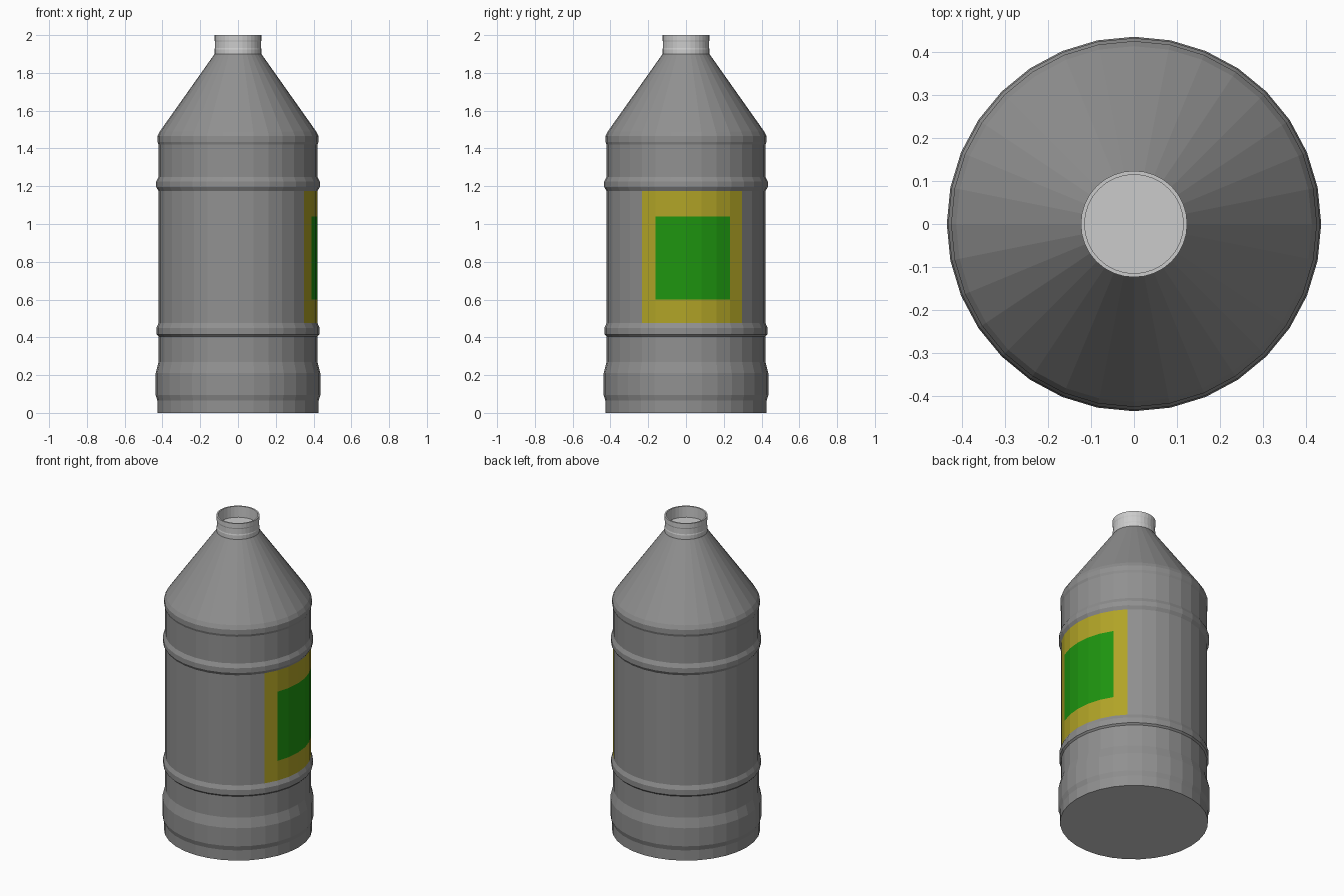
import bpy, bmesh
from math import sin, cos, radians

if "Cube" in bpy.data.objects:
    bpy.data.objects.remove(bpy.data.objects["Cube"])

SIDES = 32
STEP = 360 / SIDES


def material(name, rgb):
    m = bpy.data.materials.new(name)
    m.diffuse_color = (*rgb, 1)
    m.use_nodes = True
    m.node_tree.nodes["Principled BSDF"].inputs["Base Color"].default_value = m.diffuse_color
    return m


def lathe(name, profile, materials, pick=lambda z, a: 0, cap_start=None, cap_end=None):
    """Revolve (radius, z) points round z; pick chooses a material from face height and angle.
    cap_start / cap_end give the material slot of an optional end disc."""
    bm = bmesh.new()
    rings = [[bm.verts.new((r * cos(radians(i * STEP)), r * sin(radians(i * STEP)), z))
              for i in range(SIDES)] for r, z in profile]
    for k in range(len(rings) - 1):
        a, b = rings[k], rings[k + 1]
        for i in range(SIDES):
            j = (i + 1) % SIDES
            f = bm.faces.new((a[i], a[j], b[j], b[i]))
            angle = (i + 0.5) * STEP
            if angle > 180:
                angle -= 360
            f.material_index = pick((profile[k][1] + profile[k + 1][1]) / 2, angle)
    if cap_start is not None:
        bm.faces.new(rings[0][::-1]).material_index = cap_start
    if cap_end is not None:
        bm.faces.new(rings[-1]).material_index = cap_end
    me = bpy.data.meshes.new(name)
    bm.to_mesh(me)
    bm.free()
    for m in materials:
        me.materials.append(m)
    ob = bpy.data.objects.new(name, me)
    bpy.context.collection.objects.link(ob)
    return ob


def label(z, angle):
    if 0.60 < z < 1.04 and -22.5 < angle < 33.75:
        return 2
    if 0.475 < z < 1.175 and -33.75 < angle < 45:
        return 1
    return 0


grey = material("body_grey", (0.28, 0.28, 0.28))
yellow = material("label_yellow", (0.44, 0.37, 0.02))
green = material("label_green", (0.013, 0.30, 0.005))
base = material("base_grey", (0.6, 0.6, 0.6))
light = material("neck_grey", (0.7, 0.7, 0.7))

# Bottle body with foot, ribs, shoulder and cone; label painted on its facets
body = [(0.427, 0), (0.427, 0.065), (0.436, 0.095), (0.436, 0.21), (0.421, 0.27),
        (0.421, 0.405), (0.431, 0.415), (0.432, 0.45), (0.421, 0.475),
        (0.421, 0.60), (0.421, 1.04), (0.421, 1.175),
        (0.433, 1.195), (0.433, 1.225), (0.421, 1.25),
        (0.421, 1.42), (0.426, 1.435), (0.426, 1.465), (0.414, 1.49), (0.124, 1.90)]
lathe("bottle_body", body, [grey, yellow, green, base], label, cap_start=3)

# Neck: outer wall with shallow groove, rim, inner wall and recessed floor
neck = [(0.124, 1.90), (0.124, 1.925), (0.122, 1.932), (0.122, 1.965), (0.124, 1.972),
        (0.124, 2.0), (0.115, 2.0), (0.115, 1.93)]
lathe("bottle_neck", neck, [light], cap_end=0)
